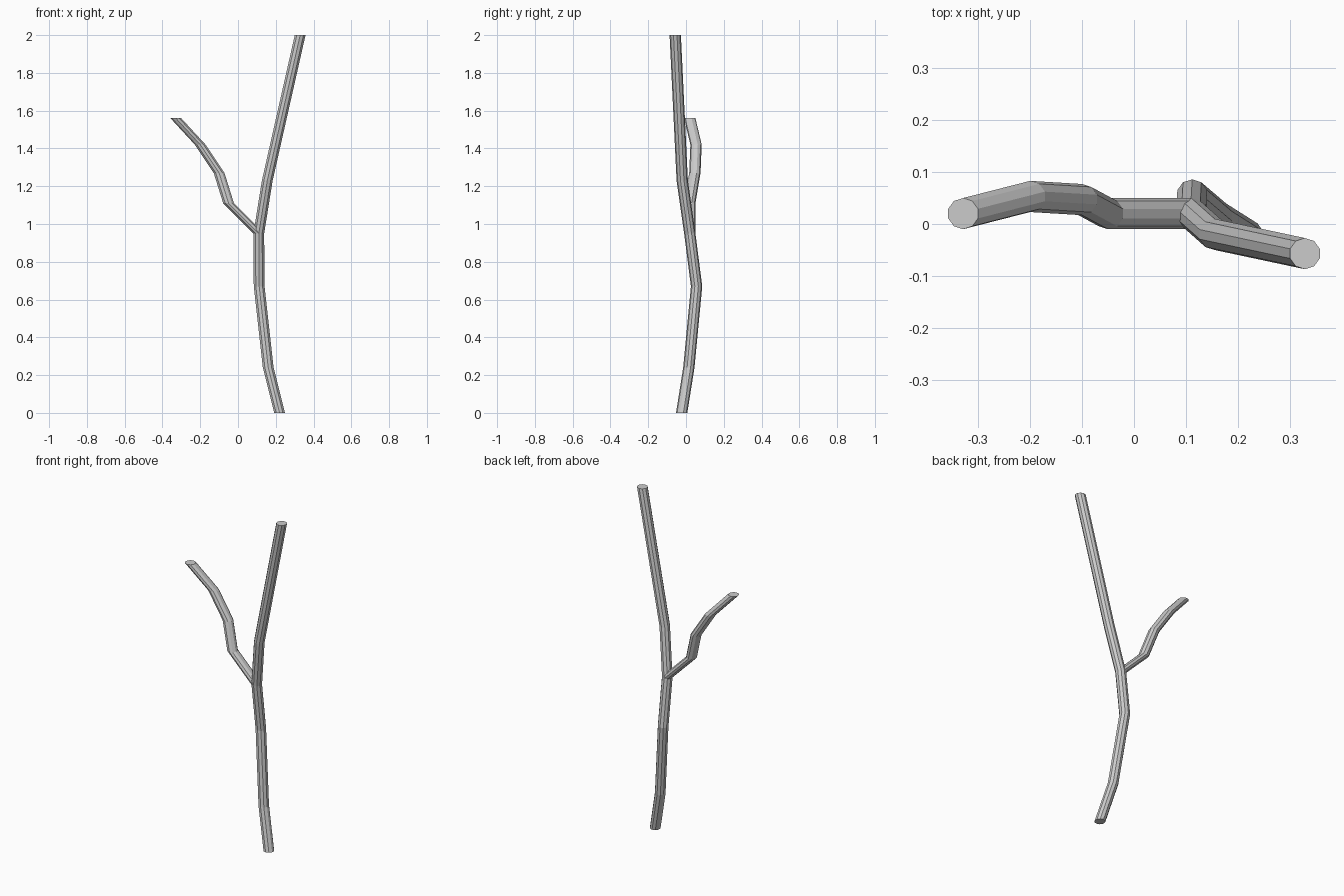
import bpy, bmesh
from math import sin, cos, pi

if "Cube" in bpy.data.objects:
    bpy.data.objects.remove(bpy.data.objects["Cube"])

SIDES = 10
RADIUS = 0.03


def limb(name, path, cap_start):
    """Low-poly tube with level rings at each path point."""
    bm = bmesh.new()
    rings = []
    for x, y, z in path:
        rings.append([bm.verts.new((x + RADIUS * cos(2 * pi * (i + 0.5) / SIDES),
                                    y + RADIUS * sin(2 * pi * (i + 0.5) / SIDES), z))
                      for i in range(SIDES)])
    for a, b in zip(rings, rings[1:]):
        for i in range(SIDES):
            j = (i + 1) % SIDES
            bm.faces.new((a[i], a[j], b[j], b[i]))
    bm.faces.new(rings[-1])
    if cap_start:
        bm.faces.new(rings[0][::-1])
    mesh = bpy.data.meshes.new(name)
    bm.to_mesh(mesh)
    bm.free()
    obj = bpy.data.objects.new(name, mesh)
    bpy.context.collection.objects.link(obj)
    return obj


# Trunk, bending upward to the tall right tip
fork = (0.11, 0.02, 0.95)
limb("trunk", [(0.22, -0.023, 0), (0.16, 0.015, 0.24), (0.112, 0.056, 0.67), fork,
               (0.155, -0.02, 1.23), (0.329, -0.057, 2.0)], True)

# Side branch, growing out of the trunk at the fork
limb("side_branch", [fork, (-0.05, 0.02, 1.11), (-0.1, 0.047, 1.27),
                     (-0.2, 0.053, 1.42), (-0.329, 0.02, 1.56)], False)
